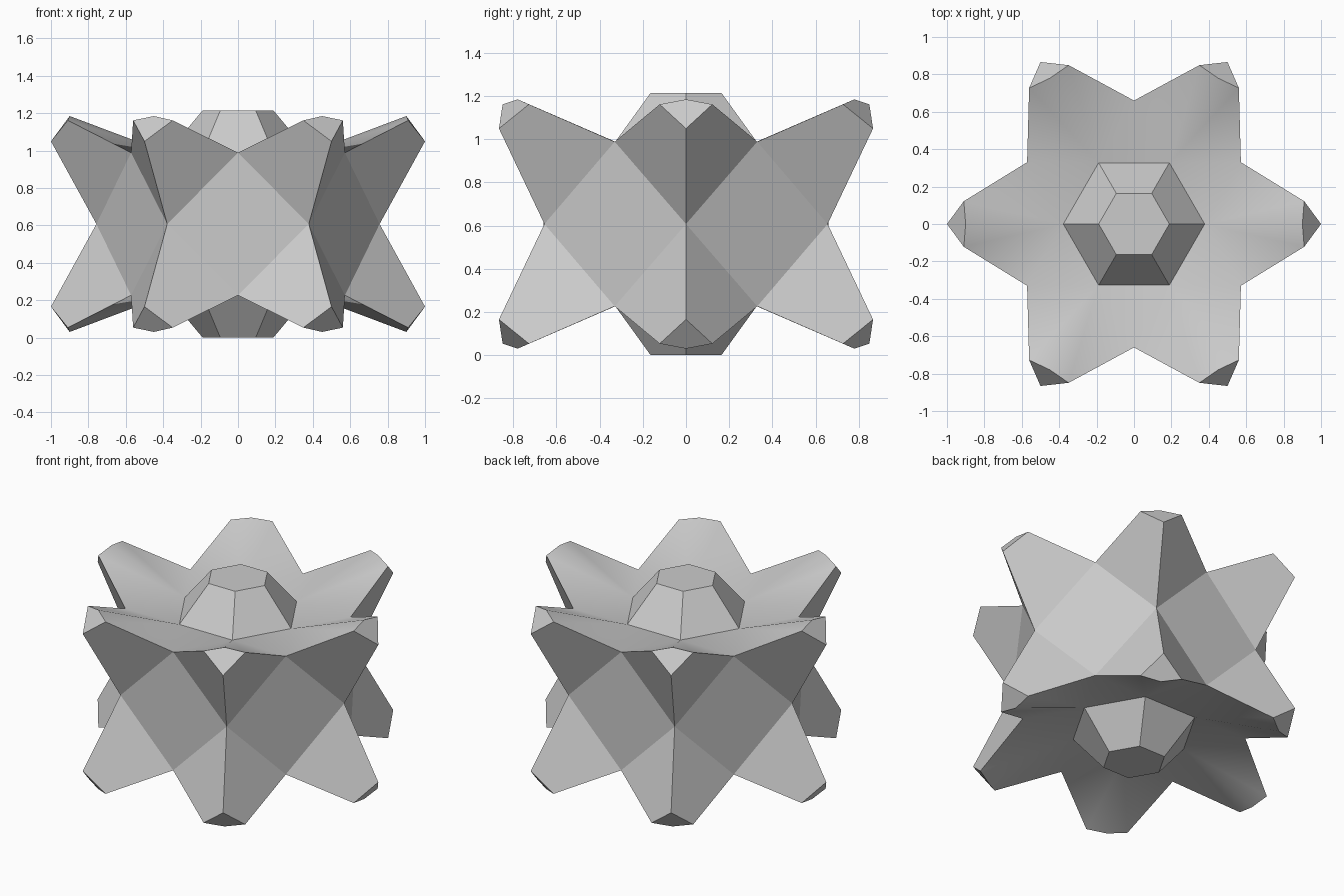
import bpy, bmesh, math
from mathutils import Vector, Matrix

cube = bpy.data.objects.get("Cube")
if cube:
    bpy.data.objects.remove(cube, do_unlink=True)

grey = bpy.data.materials.new("plain_grey")
grey.use_nodes = True
colour = (0.6, 0.6, 0.6, 1)
grey.diffuse_color = colour
grey.node_tree.nodes["Principled BSDF"].inputs["Base Color"].default_value = colour

MID = 0.6075          # height of the mirror plane
SHOULDER = 0.381      # valley and crown base, above the mirror plane
TOP = MID             # crown top, above the mirror plane
APOTHEM = math.cos(math.pi / 6)


def finish(name, bm):
    """Weld, orient and shade a mesh, then link it as an object."""
    bmesh.ops.remove_doubles(bm, verts=bm.verts, dist=0.001)
    bmesh.ops.recalc_face_normals(bm, faces=bm.faces)
    mesh = bpy.data.meshes.new(name)
    bm.to_mesh(mesh)
    bm.free()
    mesh.materials.append(grey)
    obj = bpy.data.objects.new(name, mesh)
    obj.location.z = MID
    bpy.context.collection.objects.link(obj)
    bpy.ops.object.select_all(action='DESELECT')
    obj.select_set(True)
    bpy.context.view_layer.objects.active = obj
    bpy.ops.object.shade_smooth_by_angle(angle=math.radians(25))
    return obj


# One spike sector, lying along +x above the mirror plane
crown = Vector((0.378, 0, SHOULDER))
valley = Vector((0.66 * APOTHEM, 0.33, SHOULDER))
waist = Vector((0.757, 0, 0))
tip = Vector((1, 0, 0.442))
ridge = Vector((0.9, 0, 0.577))
corner = Vector((0.91, 0.122, 0.554))


def flip(v):
    return Vector((v.x, -v.y, v.z))


turn = Matrix.Rotation(math.pi / 3, 3, 'Z')
spike = [
    (crown, valley, corner, ridge),
    (crown, ridge, flip(corner), flip(valley)),
    (valley, waist, tip, corner),
    (flip(valley), flip(corner), tip, waist),
    (ridge, corner, tip, flip(corner)),
    (crown, turn @ crown, valley),
]

# Star body: twelve spikes and the diamonds between them
bm = bmesh.new()
for k in range(6):
    rot = Matrix.Rotation(k * math.pi / 3, 3, 'Z')
    for side in (1, -1):
        place = Matrix.Diagonal((1, 1, side)) @ rot
        for face in spike:
            bm.faces.new([bm.verts.new(place @ v) for v in face])
    below = Matrix.Diagonal((1, 1, -1)) @ valley
    diamond = (valley, waist, below, turn @ waist)
    bm.faces.new([bm.verts.new(rot @ v) for v in diamond])
finish("spiked_body", bm)

# Blunt six-sided crowns above and below
for name, side in (("top_crown", 1), ("bottom_crown", -1)):
    bm = bmesh.new()
    rings = []
    for radius, z in ((0.378, SHOULDER), (0.189, TOP)):
        rings.append([bm.verts.new((radius * math.cos(k * math.pi / 3),
                                    radius * math.sin(k * math.pi / 3),
                                    z * side)) for k in range(6)])
    base, cap = rings
    for k in range(6):
        n = (k + 1) % 6
        bm.faces.new((base[k], base[n], cap[n], cap[k]))
    bm.faces.new(base)
    bm.faces.new(cap)
    finish(name, bm)
